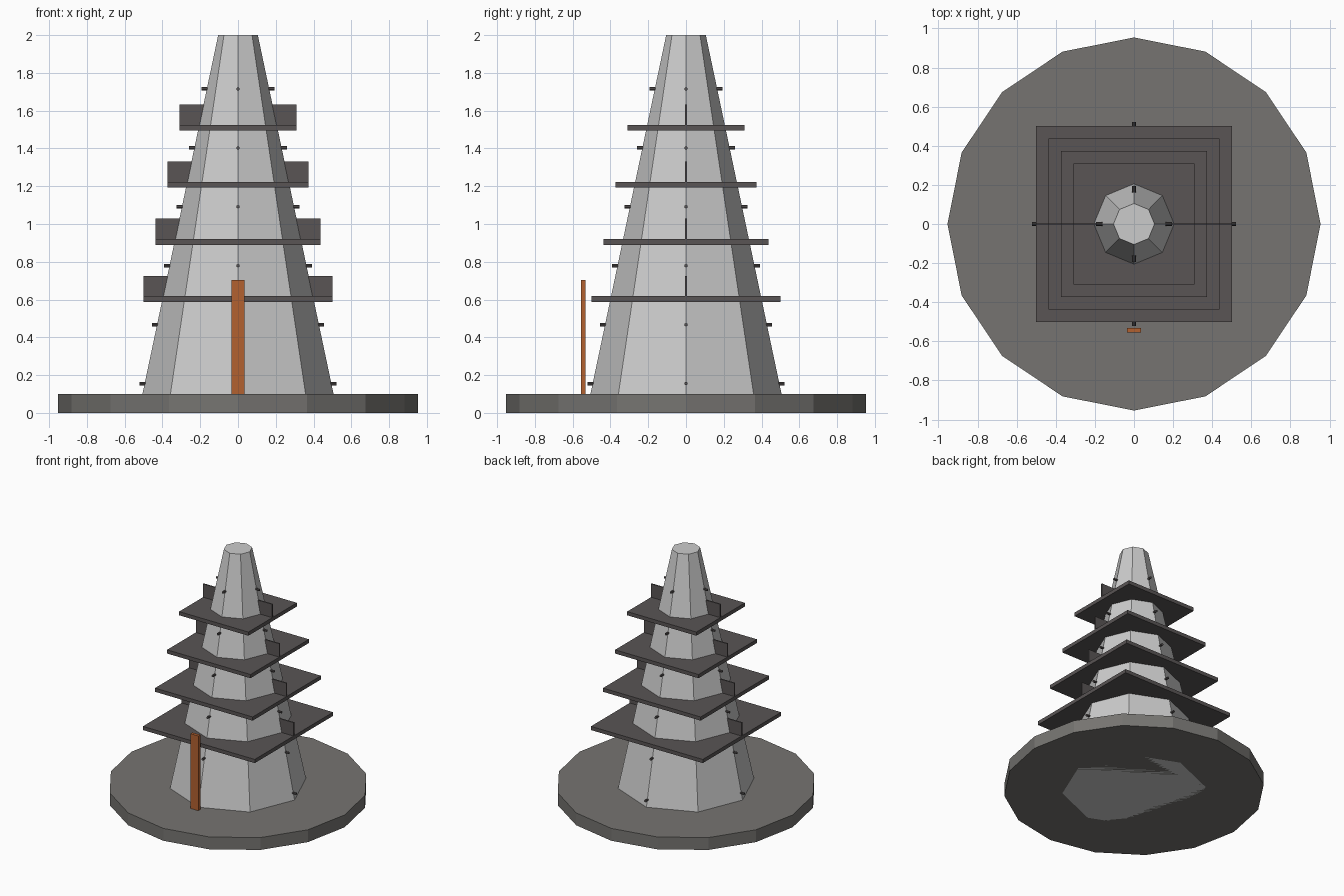
import bpy
from math import pi, cos, sin

if "Cube" in bpy.data.objects:
    bpy.data.objects.remove(bpy.data.objects["Cube"])

def material(name, rgb):
    m = bpy.data.materials.new(name)
    m.diffuse_color = (*rgb, 1)
    m.use_nodes = True
    m.node_tree.nodes["Principled BSDF"].inputs["Base Color"].default_value = m.diffuse_color
    return m

DARK = material("dark_slate", (0.10, 0.09, 0.09))
STONE = material("stone", (0.18, 0.175, 0.165))
WOOD = material("rust_wood", (0.45, 0.12, 0.03))

def finish(name, mat):
    ob = bpy.context.object
    ob.name = name
    if mat:
        ob.data.materials.append(mat)
    return ob

def box(name, lo, hi, mat):
    size = [b - a for a, b in zip(lo, hi)]
    bpy.ops.mesh.primitive_cube_add(size=1, location=[(a + b) / 2 for a, b in zip(lo, hi)])
    ob = finish(name, mat)
    ob.scale = size
    bpy.ops.object.transform_apply(location=False, rotation=False, scale=True)
    return ob

def frustum(name, sides, r1, r2, z0, z1, mat=None):
    # both cone and disc have a corner on the x axis
    bpy.ops.mesh.primitive_cone_add(vertices=sides, radius1=r1, radius2=r2,
                                    depth=z1 - z0, location=(0, 0, (z0 + z1) / 2))
    return finish(name, mat)

# round base and tapering eight-sided tower
frustum("base", 16, 0.954, 0.954, 0, 0.1, STONE)
R0, R1 = 0.527, 0.105
frustum("tower", 8, R0, R1, 0, 2)

# square ledges, each with a thin upright fin across x
for i in range(4):
    h = 0.50 - 0.0635 * i
    z = 0.588 + 0.302 * i
    box(f"ledge_{i + 1}", (-h, -h, z), (h, h, z + 0.03), DARK)
    box(f"fin_{i + 1}", (-h, -0.005, z + 0.015), (h, 0.005, z + 0.138), DARK)

# small studs on four edges of the tower
for i in range(6):
    z = 0.155 + 0.312 * i
    r = R0 + (R1 - R0) * z / 2
    for k in range(4):
        a = k * pi / 2
        bpy.ops.mesh.primitive_cylinder_add(
            vertices=8, radius=0.009, depth=0.056,
            location=(r * cos(a), r * sin(a), z), rotation=(0, pi / 2, a))
        finish(f"stud_{i + 1}_{k + 1}", DARK)

# upright plank in front
box("front_plank", (-0.035, -0.556, 0.1), (0.035, -0.531, 0.704), WOOD)
